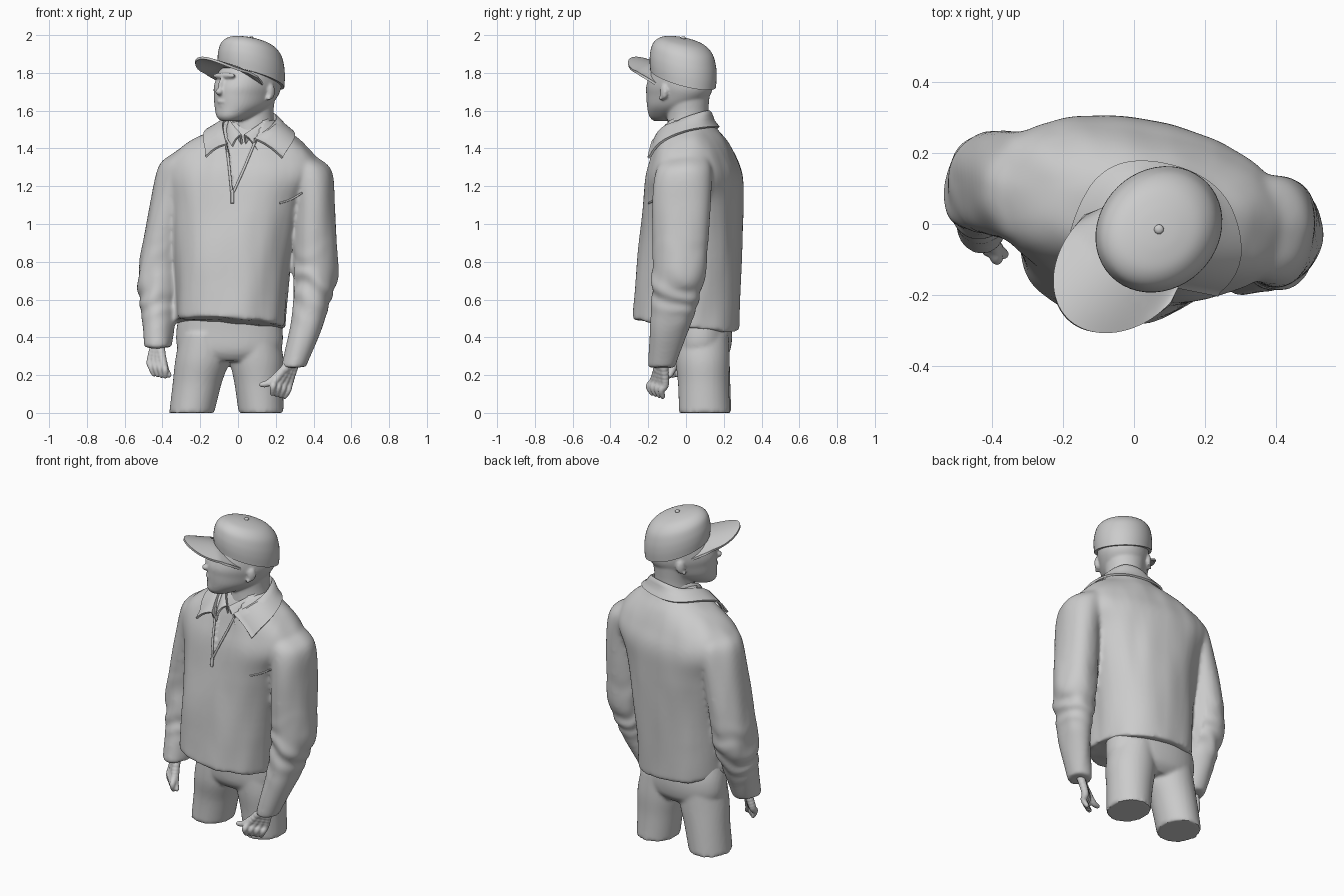
import bpy, bmesh, math
from mathutils import Vector, Matrix, noise
from mathutils.bvhtree import BVHTree

if "Cube" in bpy.data.objects:
    bpy.data.objects.remove(bpy.data.objects["Cube"])


def catmull(rows, sub):
    """Smooth interpolation through rows of numbers."""
    out = []
    for i in range(len(rows) - 1):
        a, b, c, d = (rows[max(0, min(len(rows) - 1, i + k))] for k in (-1, 0, 1, 2))
        for s in range(sub):
            t = s / sub
            out.append([q + .5 * t * (r - p + t * (2*p - 5*q + 4*r - s4 + t * (3*(q - r) + s4 - p)))
                        for p, q, r, s4 in zip(a, b, c, d)])
    return out + [list(rows[-1])]


def skin_rings(bm, rings, closed=True):
    vs = [[bm.verts.new(p) for p in r] for r in rings]
    n = len(vs[0])
    for a, b in zip(vs, vs[1:]):
        for i in range(n if closed else n - 1):
            j = (i + 1) % n
            bm.faces.new((a[i], a[j], b[j], b[i]))
    return vs


def loft(bm, rows, yaw=0, power=2, n=48, sub=6, warp=None):
    """Capped stack of superellipses, rows = (z, cx, cy, rx, ry)."""
    rot, rings = Matrix.Rotation(math.radians(yaw), 3, 'Z'), []
    for z, cx, cy, rx, ry in catmull(rows, sub):
        ring = []
        for i in range(n):
            c, s = math.cos(math.tau*i/n), math.sin(math.tau*i/n)
            k = (abs(c)**power + abs(s)**power) ** (-1/power)
            p = Vector((cx, cy, z)) + rot @ Vector((rx*c*k, ry*s*k, 0))
            ring.append(warp(p) if warp else p)
        rings.append(ring)
    vs = skin_rings(bm, rings)
    bm.faces.new(vs[0][::-1])
    bm.faces.new(vs[-1])


def blob(bm, p, r, scale=(1, 1, 1), m=Matrix()):
    bmesh.ops.create_icosphere(bm, subdivisions=2, radius=r,
                               matrix=m @ Matrix.Translation(p) @ Matrix.Diagonal((*scale, 1)))


def chain(bm, pts, r0, r1):
    """Finger-like row of overlapping spheres."""
    pts = catmull(pts, 6)
    for i, p in enumerate(pts):
        blob(bm, Vector(p), r0 + (r1 - r0)*i/(len(pts) - 1))


def finish(bm, name, voxel=0, smooth=0, thick=0):
    bmesh.ops.recalc_face_normals(bm, faces=bm.faces)
    me = bpy.data.meshes.new(name)
    bm.to_mesh(me)
    bm.free()
    ob = bpy.data.objects.new(name, me)
    bpy.context.collection.objects.link(ob)
    bpy.ops.object.select_all(action='DESELECT')
    bpy.context.view_layer.objects.active = ob
    ob.select_set(True)
    if voxel:
        m = ob.modifiers.new("merge", 'REMESH')
        m.mode, m.voxel_size = 'VOXEL', voxel
        bpy.ops.object.modifier_apply(modifier=m.name)
        m = ob.modifiers.new("soften", 'SMOOTH')
        m.iterations = smooth
        bpy.ops.object.modifier_apply(modifier=m.name)
    if thick:
        m = ob.modifiers.new("thickness", 'SOLIDIFY')
        m.thickness, m.offset = thick, 0
        bpy.ops.object.modifier_apply(modifier=m.name)
    bpy.ops.object.shade_smooth_by_angle(angle=math.radians(45))
    return ob


def surface(ob):
    return BVHTree.FromPolygons([v.co for v in ob.data.vertices], [p.vertices for p in ob.data.polygons])


# Jacket: torso and both sleeves merged into one cloth surface, hem tilted and squared to the front
def hem(p):
    w, t = max(0, 1 - (p.z - .46)/.4), max(0, 1 - (p.z - .46)/.6)
    q = Matrix.Rotation(math.radians(7*t), 3, 'Z') @ p
    return Vector((q.x, q.y, p.z - w*(.12*q.y + .07*q.x)))


bm = bmesh.new()
loft(bm, [(.465, -.035, .005, .29, .282), (.8, -.025, .02, .305, .274), (1.1, -.005, .038, .355, .257),
          (1.25, .015, .045, .42, .243), (1.35, .022, .042, .40, .212), (1.44, .04, .03, .292, .178),
          (1.5, .06, .02, .2, .142), (1.55, .07, .02, .13, .11)], yaw=-11, power=2.3, warp=hem)
loft(bm, [(1.36, .34, 0, .07, .11), (1.28, .375, -.01, .12, .15), (1.1, .402, -.02, .115, .155),
          (.85, .41, -.03, .115, .147), (.69, .408, -.042, .116, .14), (.61, .395, -.055, .102, .128),
          (.45, .365, -.088, .085, .105), (.24, .295, -.128, .068, .072)], yaw=-6)
loft(bm, [(1.37, -.28, .09, .07, .11), (1.3, -.305, .1, .115, .15), (1.1, -.362, .11, .107, .152),
          (.85, -.407, .12, .11, .147), (.7, -.418, .105, .11, .142), (.62, -.42, .085, .1, .128),
          (.5, -.42, .05, .09, .11), (.345, -.425, .0, .074, .085)], yaw=-6)
jacket = finish(bm, "jacket", .011, 14)
tree = surface(jacket)

# Cloth folds, elbow creases and the recessed neck opening
moves = []
for v in jacket.data.vertices:
    x, y, z = v.co
    d = .009 * noise.noise(Vector((x*9, y*9, z*3)))
    if abs(x + .02) > .32:
        g = noise.noise(Vector((x*6, y*6, z*4)))
        d += .006*math.sin(45*z + 22*abs(x) + 14*y + 6*g) * math.exp(-((z - .68)/.13)**2)
    off = v.normal * d
    t = (z - 1.18)/.3
    if y < 0 and 0 < t < 1.2 and -.03 - .03*t < x < -.025 + .13*t:
        off = off + Vector((0, .022, 0))
    moves.append(v.co + off)
for v, p in zip(jacket.data.vertices, moves):
    v.co = p
jacket.data.update()


# Collars: folded strips that lie on the jacket
def collar(name, stations, lift, drop):
    bm, rings = bmesh.new(), []
    for st in catmull(stations, 8):
        o, t = Vector(st[:3]), Vector(st[3:])
        inner = t.lerp(Vector((.07, 0, t.z)), .12) - Vector((0, 0, drop))
        ring = [inner, t]
        for k in (.12, .35, .6, .8, 1):
            p = t.lerp(o, k) + Vector((0, 0, .012*math.sin(math.pi*k)))
            loc, nrm, *_ = tree.find_nearest(p)
            if lift and (p - loc).dot(nrm) < lift:
                p = loc + nrm*lift
            ring.append(p)
        rings.append(ring)
    skin_rings(bm, rings, closed=False)
    finish(bm, name, thick=.012)


collar("jacket_collar", [
    (.235, -.2, 1.35, .09, -.17, 1.45), (.285, -.06, 1.45, .2, -.05, 1.54), (.225, .09, 1.5, .175, .09, 1.59),
    (.06, .155, 1.5, .07, .13, 1.59), (-.075, .12, 1.48, -.03, .09, 1.56),
    (-.16, -.01, 1.46, -.085, -.04, 1.53), (-.17, -.17, 1.355, -.065, -.17, 1.42)], .012, .06)
collar("shirt_collar", [
    (.1, -.17, 1.39, .035, -.14, 1.47), (.17, -.07, 1.49, .15, -.07, 1.55), (.17, .06, 1.52, .15, .06, 1.58),
    (.07, .11, 1.52, .07, .1, 1.58), (-.02, .06, 1.51, -.01, .05, 1.57),
    (-.06, -.06, 1.48, -.04, -.06, 1.54), (-.03, -.17, 1.41, .015, -.14, 1.47)], 0, .05)


# Trim lines laid on the jacket front
def trim(name, pts, r):
    cu = bpy.data.curves.new(name, 'CURVE')
    cu.dimensions, cu.bevel_depth, cu.bevel_resolution, cu.use_fill_caps = '3D', r, 3, True
    path = catmull(pts, 8)
    sp = cu.splines.new('POLY')
    sp.points.add(len(path) - 1)
    for q, (x, z) in zip(sp.points, path):
        hit = tree.ray_cast(Vector((x, -1, z)), Vector((0, 1, 0)))[0]
        q.co = (x, hit.y - r*.2 if hit else -.2, z, 1)
    bpy.context.collection.objects.link(bpy.data.objects.new(name, cu))


trim("zip_edge_left", [(-.065, 1.44), (-.05, 1.33), (-.034, 1.17)], .007)
trim("zip_edge_right", [(.088, 1.43), (.03, 1.29), (-.024, 1.17)], .007)
trim("zip_pull", [(-.03, 1.18), (-.03, 1.11)], .009)
tree = surface(jacket)
trim("chest_pocket", [(.22, 1.11), (.28, 1.13), (.34, 1.165)], .005)

# Trousers: hips and two cropped legs
bm = bmesh.new()
loft(bm, [(.275, -.045, .08, .18, .11), (.33, -.045, .085, .27, .148), (.45, -.045, .085, .28, .155),
          (.62, -.045, .06, .24, .14)], power=2.2, yaw=-4)
for x0, x1, y in ((-.245, -.19, .105), (.122, .1, .098)):
    loft(bm, [(0, x0, y, .119, .135), (.15, x0*.5 + x1*.5, y - .005, .129, .135),
              (.28, x1, .088, .142, .143), (.42, x1*.9 - .005, .085, .13, .14)])
finish(bm, "trousers", .011, 4)

# Hands: palm, four fingers and thumb each
for name, wrist, knuckle, tip, across, thumb in (
        ("hand_right_side", (.29, -.13, .27), (.235, -.14, .165), (.215, -.15, .095), (.024, .02, -.006), (.125, -.175, .15)),
        ("hand_left_side", (-.425, 0, .37), (-.43, -.03, .27), (-.415, -.06, .2), (-.022, .021, .004), (-.365, -.085, .2))):
    w, k, e, ac, th = (Vector(v) for v in (wrist, knuckle, tip, across, thumb))
    bm = bmesh.new()
    for i in range(4):
        o = ac*(i - 1.5)
        chain(bm, [w + o*.35, k + o, (k + e)/2 + o*1.1 + Vector((0, -.018, 0)), e + o*.9], .026, .014)
    chain(bm, [w.lerp(k, .4) - ac*.8, (k + th)/2 - ac*.6, th], .025, .014)
    finish(bm, name, .005, 3)

# Head with neck, turned toward the side
turn = Matrix.Translation((.07, -.015, 0)) @ Matrix.Rotation(math.radians(-46), 4, 'Z')
bm = bmesh.new()
loft(bm, [(1.545, 0, -.15, .045, .055), (1.57, 0, -.125, .08, .1), (1.62, 0, -.07, .12, .155),
          (1.68, 0, -.038, .137, .188), (1.74, 0, -.025, .147, .193), (1.85, 0, 0, .14, .16)],
     power=2.2, warp=lambda p: turn @ p)
loft(bm, [(1.42, .08, .01, .125, .12), (1.52, .08, .01, .112, .11), (1.6, .08, .01, .108, .108),
          (1.72, .08, .01, .125, .12)])
for p, r, s in (((0, -.2, 1.785), .03, (3, .7, .6)), ((0, -.222, 1.735), .018, (.8, 1, 2)),
                ((0, -.234, 1.7), .022, (1, 1.1, .9)), ((0, -.222, 1.648), .018, (1.7, .8, .5)),
                ((0, -.215, 1.627), .018, (1.5, .8, .5)), ((0, -.2, 1.575), .028, (1.3, .9, 1))):
    blob(bm, p, r, s, turn)
for sx in (-1, 1):
    blob(bm, (sx*.148, .005, 1.7), .042, (.35, .62, 1), turn)
    blob(bm, (sx*.15, -.015, 1.665), .013, (1, 1, 1), turn)
finish(bm, "head", .007, 7)


# Cap: tilted crown, button and curved brim
def tilt(p):
    rim, top = 1.77 - .33*p.y, 1.983 - .24*p.y
    return turn @ Vector((p.x, p.y, rim + (top - rim)*p.z))


bm = bmesh.new()
loft(bm, [(t, 0, 0, .165*k, .187*k) for t, k in
          ((0, .99), (.25, 1.01), (.5, .985), (.74, .89), (.9, .68), (.975, .36), (1, .02))], warp=tilt)
blob(bm, (0, 0, 1.985), .014, (1, 1, .6), turn)
finish(bm, "cap_crown")
bm, rings = bmesh.new(), []
for i in range(41):
    a = math.pi*(i/40 - .5)
    ring = []
    for j in range(9):
        u = j/8
        f = .175*math.cos(a*.8)*(1 - u) + (.12 + .24*math.cos(a))*u
        s = .155*math.sin(a*.8)*(1 - u) + .173*math.sin(a)*u
        ring.append(turn @ Vector((s, -f, 1.78 + .33*min(f, .18) + .04*u - 2.7*s*s)))
    rings.append(ring)
skin_rings(bm, rings, closed=False)
finish(bm, "cap_brim", thick=.013)
